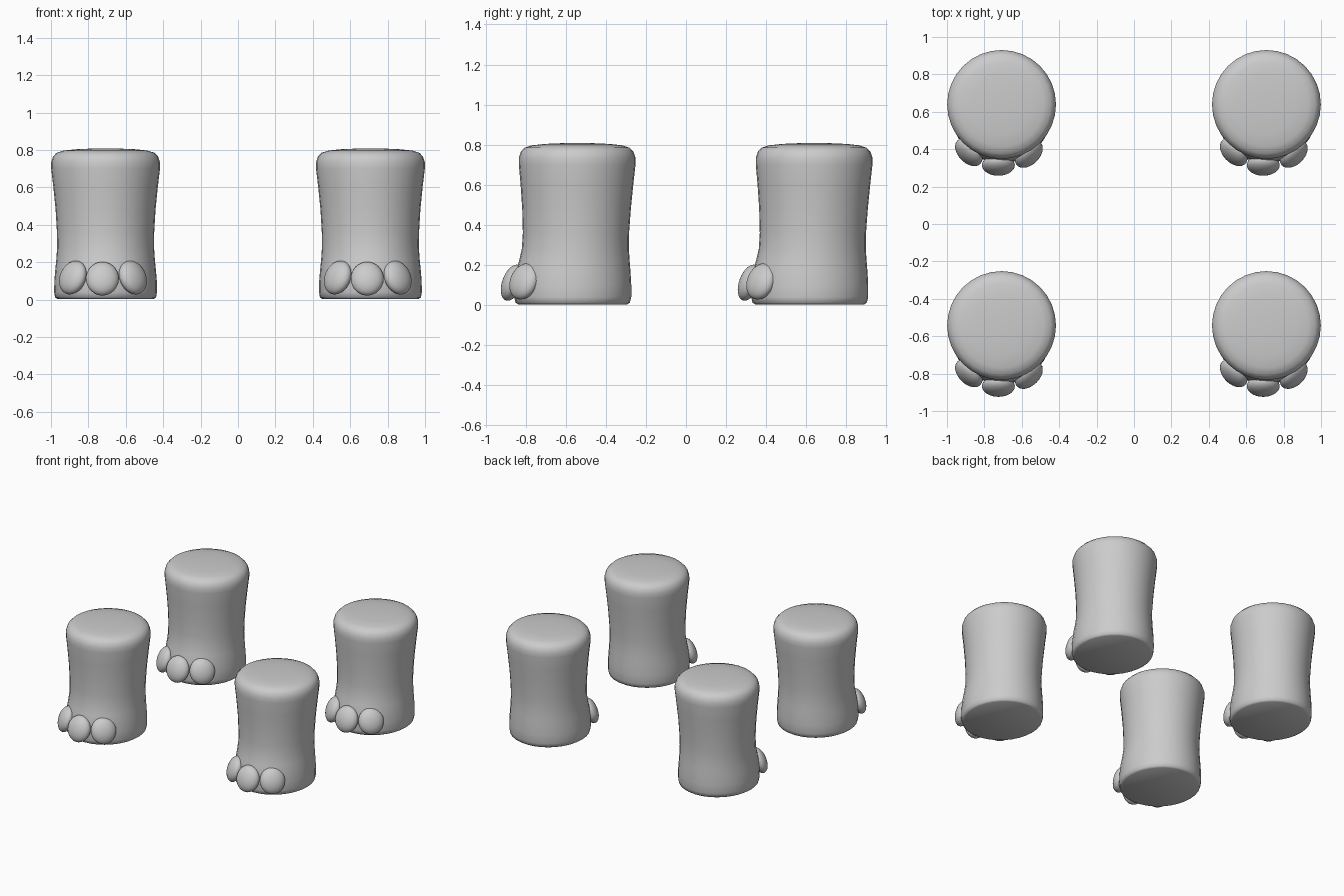
import bpy, bmesh
from math import sin, cos, pi, radians
from mathutils import Matrix, Vector

if "Cube" in bpy.data.objects:
    bpy.data.objects.remove(bpy.data.objects["Cube"])

SEG = 32
# leg rings: z, x radius, y radius, y offset
RINGS = [
    (0.004, 0.258, 0.272, -0.022), (0.012, 0.270, 0.285, -0.022),
    (0.04, 0.275, 0.292, -0.022), (0.10, 0.274, 0.291, -0.021),
    (0.17, 0.268, 0.285, -0.019), (0.22, 0.263, 0.276, -0.014),
    (0.28, 0.259, 0.267, -0.009), (0.36, 0.260, 0.265, -0.006),
    (0.48, 0.267, 0.271, -0.003), (0.60, 0.279, 0.281, -0.001),
    (0.70, 0.291, 0.291, 0), (0.735, 0.291, 0.291, 0),
    (0.765, 0.281, 0.281, 0), (0.785, 0.262, 0.262, 0),
    (0.797, 0.225, 0.225, 0), (0.804, 0.16, 0.16, 0), (0.808, 0.07, 0.07, 0),
]
# toes: centre relative to the leg, turn around z in degrees
TOES = [((-0.175, -0.255, 0.118), -46), ((-0.017, -0.324, 0.112), 0),
        ((0.146, -0.265, 0.118), 44)]


def finish(name, bm, location):
    bmesh.ops.recalc_face_normals(bm, faces=bm.faces)
    mesh = bpy.data.meshes.new(name)
    bm.to_mesh(mesh)
    bm.free()
    obj = bpy.data.objects.new(name, mesh)
    obj.location = location
    bpy.context.collection.objects.link(obj)
    bpy.ops.object.select_all(action='DESELECT')
    obj.select_set(True)
    bpy.context.view_layer.objects.active = obj
    bpy.ops.object.shade_smooth_by_angle(angle=radians(50))


def make_leg(name, location):
    # lofted column with a flat sole and softly domed top
    bm = bmesh.new()
    loops = []
    for z, rx, ry, oy in RINGS:
        loops.append([bm.verts.new((rx * cos(2 * pi * i / SEG),
                                    oy + ry * sin(2 * pi * i / SEG), z))
                      for i in range(SEG)])
    for a, b in zip(loops, loops[1:]):
        for i in range(SEG):
            j = (i + 1) % SEG
            bm.faces.new((a[i], a[j], b[j], b[i]))
    bm.faces.new(loops[0][::-1])
    bm.faces.new(loops[-1])
    finish(name, bm, location)


def make_toe(name, location, turn):
    # flattened ellipsoid leaning back against the foot
    bm = bmesh.new()
    shape = (Matrix.Rotation(radians(turn), 4, 'Z')
             @ Matrix.Rotation(radians(-20), 4, 'X')
             @ Matrix.Diagonal((0.088, 0.05, 0.094, 1)))
    bmesh.ops.create_uvsphere(bm, u_segments=32, v_segments=16, radius=1, matrix=shape)
    finish(name, bm, location)


# four identical legs, each with three toes
for row, y in (("front", -0.543), ("back", 0.639)):
    for side, x in (("left", -0.708), ("right", 0.708)):
        base = Vector((x, y, 0))
        make_leg(f"{row}_{side}_leg", base)
        for n, (offset, turn) in enumerate(TOES, 1):
            make_toe(f"{row}_{side}_toe_{n}", base + Vector(offset), turn)
